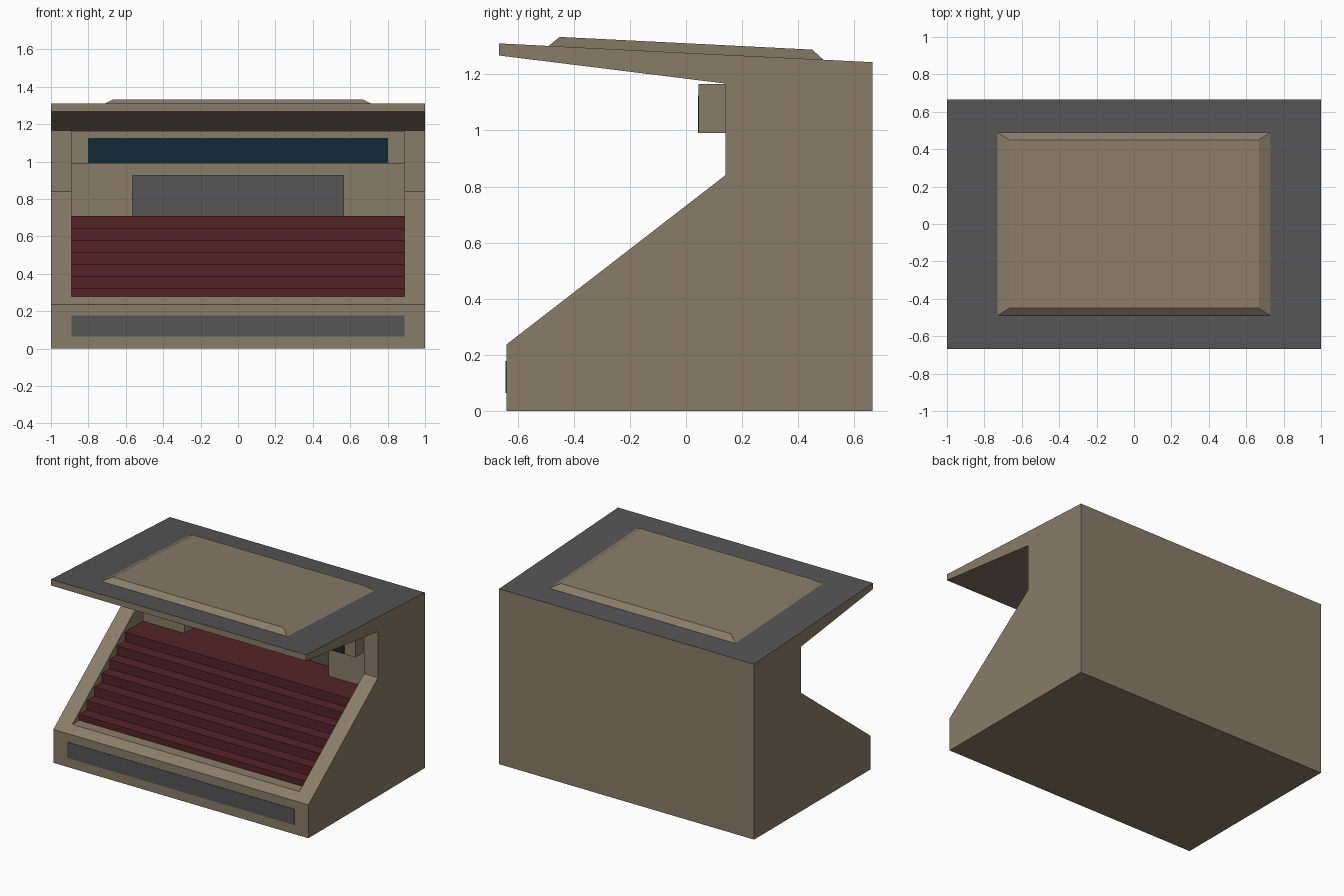
import bpy
import bmesh

if "Cube" in bpy.data.objects:
    bpy.data.objects.remove(bpy.data.objects["Cube"], do_unlink=True)


def material(name, r, g, b):
    m = bpy.data.materials.new(name)
    m.use_nodes = True
    m.diffuse_color = (r, g, b, 1)
    m.node_tree.nodes["Principled BSDF"].inputs["Base Color"].default_value = (r, g, b, 1)
    return m


TAN = material("tan concrete", 0.25, 0.203, 0.14)
GREY = material("dark grey", 0.09, 0.09, 0.09)
RED = material("dark red", 0.09, 0.017, 0.02)
BLUE = material("dark blue glass", 0.006, 0.022, 0.036)


def finish(name, bm, *mats):
    bmesh.ops.recalc_face_normals(bm, faces=bm.faces)
    mesh = bpy.data.meshes.new(name)
    bm.to_mesh(mesh)
    bm.free()
    for m in mats:
        mesh.materials.append(m)
    ob = bpy.data.objects.new(name, mesh)
    bpy.context.scene.collection.objects.link(ob)
    return ob


def extrude(name, profile, half, *mats):
    """Extrude a (y, z) profile across x from -half to half."""
    bm = bmesh.new()
    face = bm.faces.new([bm.verts.new((-half, y, z)) for y, z in profile])
    out = bmesh.ops.extrude_face_region(bm, geom=[face])["geom"]
    verts = [v for v in out if isinstance(v, bmesh.types.BMVert)]
    bmesh.ops.translate(bm, verts=verts, vec=(2 * half, 0, 0))
    return finish(name, bm, *mats)


def box(name, half, y0, y1, z0, z1, *mats):
    return extrude(name, [(y0, z0), (y1, z0), (y1, z1), (y0, z1)], half, *mats)


def cut(target, cutter):
    cutter.hide_render = True
    mod = target.modifiers.new("cut", "BOOLEAN")
    mod.operation = "DIFFERENCE"
    mod.solver = "EXACT"
    mod.object = cutter
    bpy.context.view_layer.update()
    deps = bpy.context.evaluated_depsgraph_get()
    result = bpy.data.meshes.new_from_object(target.evaluated_get(deps))
    target.modifiers.clear()
    target.data = result
    bpy.data.objects.remove(cutter, do_unlink=True)


# Outer shell: base, sloping side walls and cantilevered roof
BACK, FRONT, EAVE = 0.665, -0.64, -0.667
stand = extrude("grandstand_shell", [
    (FRONT, 0), (BACK, 0), (BACK, 1.243), (EAVE, 1.31), (EAVE, 1.267),
    (0.14, 1.167), (0.14, 0.84), (FRONT, 0.237)], 1, TAN, GREY, RED)

# Stepped seating pocket
WALL, FLOOR, TOP = 0.207, 0.28, 0.71
pocket = [(-0.7, FLOOR)]
z = FLOOR
for i in range(7):
    y = -0.507 + 0.085 * i
    pocket.append((y, z))
    z = TOP - 0.0647 * (6 - i)
    pocket.append((y, z))
pocket += [(WALL, TOP), (WALL, 1.165), (0.05, 1.165), (-0.7, 0.5)]
cut(stand, extrude("pocket_cutter", pocket, 0.89))

# Alcove in the rear wall
cut(stand, box("alcove_cutter", 0.565, 0.1, 0.33, TOP, 0.925))

# Red terraces, grey alcove back, grey roof surface
for p in stand.data.polygons:
    c, n = p.center, p.normal
    p.material_index = 0
    if n.z > 0.9 and c.z > 1.2:
        p.material_index = 1
    elif n.y < -0.9 and 0.3 < c.y < 0.4:
        p.material_index = 1
    elif (n.z > 0.9 or n.y < -0.9) and 0.285 < c.z < 0.715 and c.y > -0.52:
        p.material_index = 2

# Press box under the roof with its window
box("press_box", 0.89, 0.045, 0.21, 0.99, 1.165, TAN)
box("press_box_window", 0.803, 0.042, 0.046, 0.992, 1.125, BLUE)

# Panel on the front of the base
box("front_panel", 0.89, FRONT - 0.003, FRONT + 0.002, 0.065, 0.178, GREY)

# Raised bevelled panel following the roof slope
bm = bmesh.new()
bmesh.ops.create_cube(bm, size=2)
for v in bm.verts:
    upper = v.co.z > 0
    v.co.x *= 0.667 if upper else 0.733
    v.co.y *= 0.45 if upper else 0.492
    v.co.z = 1.2765 - 0.0503 * v.co.y + (0.034 if upper else -0.002)
finish("roof_panel", bm, TAN)
